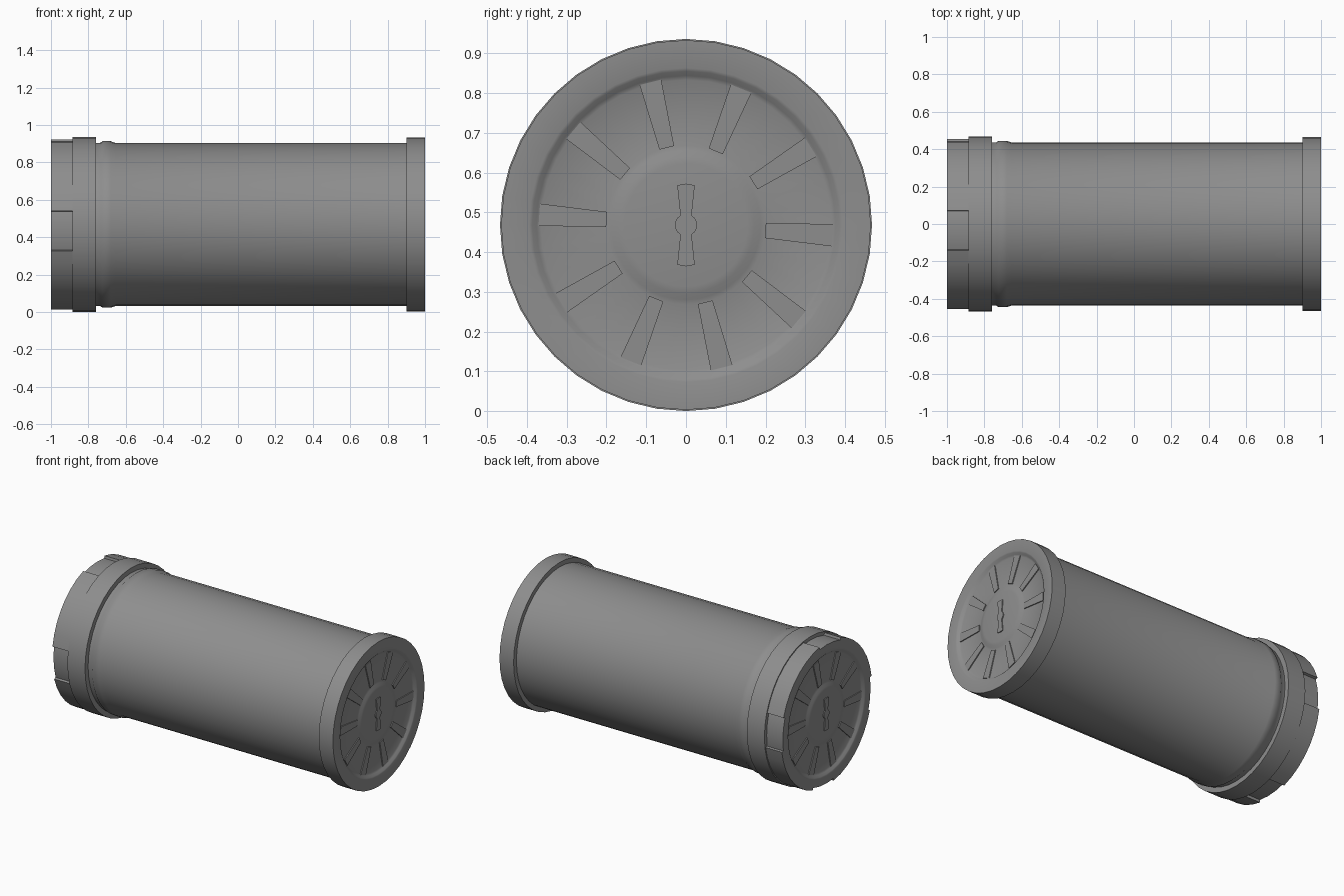
import bpy, bmesh
from math import sin, cos, pi, radians

SIDES = 40
R = 0.468          # largest radius, also the height of the axis

cube = bpy.data.objects.get("Cube")
if cube:
    bpy.data.objects.remove(cube, do_unlink=True)

grey = bpy.data.materials.new("grey metal")
grey.use_nodes = True
colour = (0.27, 0.27, 0.27, 1)
grey.diffuse_color = colour
grey.node_tree.nodes["Principled BSDF"].inputs["Base Color"].default_value = colour


def finish(name, bm, smooth=True):
    bmesh.ops.recalc_face_normals(bm, faces=bm.faces)
    mesh = bpy.data.meshes.new(name)
    bm.to_mesh(mesh)
    bm.free()
    mesh.materials.append(grey)
    obj = bpy.data.objects.new(name, mesh)
    bpy.context.collection.objects.link(obj)
    if smooth:
        bpy.ops.object.select_all(action='DESELECT')
        obj.select_set(True)
        bpy.context.view_layer.objects.active = obj
        bpy.ops.object.shade_smooth_by_angle(angle=radians(50))
    return obj


def ring_point(x, r, a):
    return (x, r * cos(a), R + r * sin(a))


def lathe(name, profile):
    """Turn (x, radius) points around the long axis; radius 0 closes an end."""
    bm = bmesh.new()
    rings = []
    for x, r in profile:
        n = SIDES if r else 1
        rings.append([bm.verts.new(ring_point(x, r, 2 * pi * i / SIDES)) for i in range(n)])
    for a, b in zip(rings, rings[1:]):
        for i in range(SIDES):
            j = (i + 1) % SIDES
            quad = [a[i % len(a)], a[j % len(a)], b[j % len(b)], b[i % len(b)]]
            bm.faces.new(list(dict.fromkeys(quad)))
    return finish(name, bm)


def prism(bm, outline, x0, x1):
    """Extrude a (y, z) outline, measured from the axis, between two x values."""
    low, high = ([bm.verts.new((x, y, R + z)) for y, z in outline] for x in (x0, x1))
    bm.faces.new(low)
    bm.faces.new(high)
    n = len(outline)
    for i in range(n):
        j = (i + 1) % n
        bm.faces.new((low[i], low[j], high[j], high[i]))


def end_profile(s):
    """Dished end plate from rim to centre, s is the end's sign."""
    dish = [(1, 0.395), (0.997, 0.387), (0.987, 0.376), (0.982, 0.365),
            (0.982, 0.2), (0.985, 0.188), (0.991, 0.172), (0.994, 0.155), (0.994, 0)]
    return [(s * x, r) for x, r in dish]


# Main tube with the raised bead beside the collar
lathe("tube", [(-0.77, 0.436), (-0.735, 0.437), (-0.725, 0.445), (-0.68, 0.445),
               (-0.655, 0.436), (0.91, 0.436)])

# Plain end cap
lathe("end_cap", [(0.9, 0.43), (0.9, 0.465)] + [(1, 0.465)] + end_profile(1))

# Locking collar with its end plate
lathe("locking_collar", [(-0.76, 0.43), (-0.76, R), (-0.885, R), (-0.885, 0.445),
                         (-1, 0.445)] + end_profile(-1))

# Four raised lugs, leaving slots between them
step = 2 * pi / SIDES
for k in range(4):
    bm = bmesh.new()
    angles = [(2 + 10 * k + i) * step for i in range(8)]
    outline = [(0.461 * cos(a), 0.461 * sin(a)) for a in angles]
    outline += [(0.44 * cos(a), 0.44 * sin(a)) for a in reversed(angles)]
    prism(bm, outline, -1, -0.88)
    finish(f"collar_lug_{k + 1}", bm)

# Radial ribs and the bow-tie key on both ends
for s, end in ((1, "cap"), (-1, "collar")):
    bm = bmesh.new()
    for k in range(10):
        a = radians(-4 + 36 * k)
        wedge = [(0.2, -0.019), (0.37, -0.028), (0.37, 0.028), (0.2, 0.019)]
        outline = [(s * (u * cos(a) - v * sin(a)), u * sin(a) + v * cos(a)) for u, v in wedge]
        prism(bm, outline, s * 0.975, s * 0.988)
    finish(f"{end}_ribs", bm, smooth=False)

    bm = bmesh.new()
    arc = [radians(-60 + 20 * i) for i in range(7)]
    right = [(0.022, -0.1)] + [(0.028 * cos(a), 0.028 * sin(a)) for a in arc] + [(0.022, 0.1)]
    outline = right + [(0, 0.104)] + [(-y, z) for y, z in reversed(right)] + [(0, -0.104)]
    prism(bm, outline, s * 0.985, s)
    finish(f"{end}_key", bm, smooth=False)
